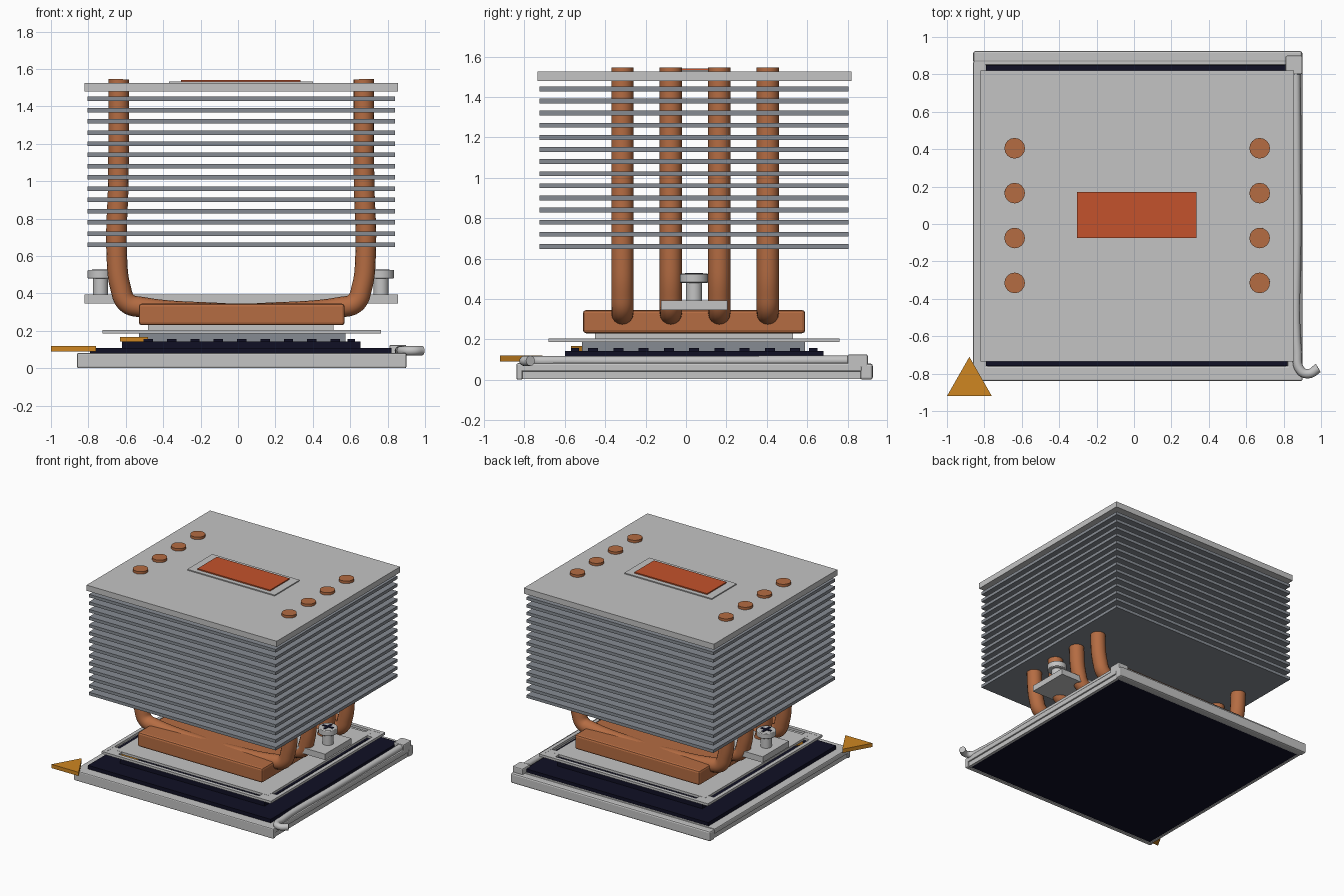
import bpy, bmesh, math
from mathutils import Matrix

cube = bpy.data.objects.get("Cube")
if cube:
    bpy.data.objects.remove(cube, do_unlink=True)

CX, CY = 0.02, 0.04  # shared centre of the stack


def material(name, rgb, metal=0.0):
    m = bpy.data.materials.new(name)
    m.use_nodes = True
    col = (*rgb, 1)
    m.diffuse_color = col
    m.node_tree.nodes["Principled BSDF"].inputs["Base Color"].default_value = col
    return m


SILVER = material("light silver", (0.55, 0.55, 0.55))
STEEL = material("fin steel", (0.24, 0.26, 0.29))
COPPER = material("copper", (0.46, 0.15, 0.055))
RED = material("red copper", (0.55, 0.085, 0.025))
GOLD = material("gold", (0.62, 0.24, 0.015))
NAVY = material("dark navy", (0.005, 0.005, 0.018))


def finish(name, bm, mat, bevel=0.0, smooth=False):
    me = bpy.data.meshes.new(name)
    bmesh.ops.recalc_face_normals(bm, faces=bm.faces)
    bm.to_mesh(me)
    bm.free()
    me.materials.append(mat)
    ob = bpy.data.objects.new(name, me)
    bpy.context.collection.objects.link(ob)
    if bevel:
        mod = ob.modifiers.new("edge", "BEVEL")
        mod.width, mod.segments = bevel, 2
    if smooth:
        bpy.ops.object.select_all(action="DESELECT")
        ob.select_set(True)
        bpy.context.view_layer.objects.active = ob
        bpy.ops.object.shade_smooth_by_angle(angle=math.radians(40))
    return ob


def add_box(bm, x0, x1, y0, y1, z0, z1):
    mat = Matrix.Translation(((x0 + x1) / 2, (y0 + y1) / 2, (z0 + z1) / 2))
    mat = mat @ Matrix.Diagonal((x1 - x0, y1 - y0, z1 - z0, 1))
    bmesh.ops.create_cube(bm, size=1, matrix=mat)


def box(name, mat, x0, x1, y0, y1, z0, z1, bevel=0.0):
    bm = bmesh.new()
    add_box(bm, x0, x1, y0, y1, z0, z1)
    return finish(name, bm, mat, bevel)


def ring(name, mat, outer, inner, z0, z1, bevel=0.0):
    """Rectangular frame; outer and inner are (x0, x1, y0, y1)."""
    bm = bmesh.new()
    loops = []
    for (x0, x1, y0, y1), z in ((outer, z0), (outer, z1), (inner, z1), (inner, z0)):
        loops.append([bm.verts.new((x, y, z)) for x, y in
                      ((x0, y0), (x1, y0), (x1, y1), (x0, y1))])
    for k in range(4):
        a, b = loops[k], loops[(k + 1) % 4]
        for i in range(4):
            j = (i + 1) % 4
            bm.faces.new((a[i], a[j], b[j], b[i]))
    return finish(name, bm, mat, bevel)


def cylinder(name, mat, x, y, r, z0, z1, bevel=0.0):
    bm = bmesh.new()
    bmesh.ops.create_cone(bm, cap_ends=True, segments=32, radius1=r, radius2=r, depth=z1 - z0,
                          matrix=Matrix.Translation((x, y, (z0 + z1) / 2)))
    return finish(name, bm, mat, bevel, smooth=True)


def triangle(name, mat, points, z0, z1):
    bm = bmesh.new()
    face = bm.faces.new([bm.verts.new((x, y, z0)) for x, y in points])
    top = bmesh.ops.extrude_face_region(bm, geom=[face])["geom"]
    bmesh.ops.translate(bm, vec=(0, 0, z1 - z0),
                        verts=[g for g in top if isinstance(g, bmesh.types.BMVert)])
    return finish(name, bm, mat)


def tube(name, mat, points, r):
    cu = bpy.data.curves.new(name, "CURVE")
    cu.dimensions = "3D"
    cu.bevel_depth, cu.bevel_resolution = r, 6
    cu.resolution_u, cu.use_fill_caps = 8, True
    sp = cu.splines.new("BEZIER")
    sp.bezier_points.add(len(points) - 1)
    for bp, p in zip(sp.bezier_points, points):
        bp.co = p
        bp.handle_left_type = bp.handle_right_type = "AUTO"
    cu.materials.append(mat)
    ob = bpy.data.objects.new(name, cu)
    bpy.context.collection.objects.link(ob)
    return ob


# Socket: frame, skirt, rear bar, dark contact bed
ring("socket_frame", SILVER, (-0.86, 0.9, -0.84, 0.87), (-0.79, 0.82, -0.76, 0.85), 0.04, 0.082, 0.008)
ring("socket_skirt", SILVER, (-0.85, 0.89, -0.83, 0.87), (-0.83, 0.87, -0.81, 0.86), 0.004, 0.045)
box("rear_bar", SILVER, -0.86, 0.9, 0.862, 0.925, 0, 0.08, 0.012)
box("front_bar", SILVER, -0.86, 0.9, -0.84, -0.81, 0, 0.08, 0.008)
box("socket_underside", NAVY, -0.835, 0.875, -0.815, 0.865, 0.008, 0.04)
box("contact_bed", NAVY, -0.79, 0.82, -0.76, 0.85, 0.03, 0.107)

# Locking lever and its hinge block
box("lever_hinge", SILVER, 0.81, 0.9, 0.8, 0.9, 0.06, 0.125, 0.008)
tube("locking_lever", SILVER, [(0.865, 0.82, 0.095), (0.87, 0, 0.093), (0.872, -0.68, 0.093),
                               (0.892, -0.785, 0.093), (0.935, -0.8, 0.093), (0.985, -0.77, 0.094)], 0.025)
triangle("corner_marker", GOLD, ((-1, -0.92), (-0.76, -0.92), (-0.88, -0.71)), 0.09, 0.12)

# Chip: substrate with small edge components, heat spreader, pin one mark
box("chip_substrate", NAVY, -0.62, 0.655, -0.6, 0.68, 0.1, 0.143)
bm = bmesh.new()
for i in range(-4, 5):
    for s in (-1, 1):
        x, y = CX + i * 0.125, CY + s * 0.59
        add_box(bm, x - 0.025, x + 0.025, y - 0.02, y + 0.02, 0.14, 0.157)
        x, y = CX + s * 0.585, CY + i * 0.125
        add_box(bm, x - 0.02, x + 0.02, y - 0.025, y + 0.025, 0.14, 0.157)
finish("chip_components", bm, NAVY)
box("heat_spreader", STEEL, -0.53, 0.575, -0.515, 0.59, 0.14, 0.186)
triangle("pin_mark", GOLD, ((-0.63, -0.57), (-0.48, -0.57), (-0.555, -0.45)), 0.142, 0.167)

# Retention plate: solid middle, thin outer rail, joined at the corners
PX, PY, Z0, Z1 = 0.745, 0.72, 0.186, 0.205
ring("retention_rail", SILVER, (CX - PX, CX + PX, CY - PY, CY + PY),
     (CX - PX + 0.03, CX + PX - 0.03, CY - PY + 0.03, CY + PY - 0.03), Z0, Z1)
box("retention_plate", SILVER, CX - 0.67, CX + 0.67, CY - 0.645, CY + 0.645, Z0, Z1)
bm = bmesh.new()
for sx in (-1, 1):
    for sy in (-1, 1):
        xs = sorted((CX + sx * 0.62, CX + sx * (PX - 0.005)))
        ys = sorted((CY + sy * 0.6, CY + sy * (PY - 0.005)))
        add_box(bm, *xs, *ys, Z0 + 0.001, Z1 - 0.001)
finish("retention_corners", bm, SILVER)

# Copper base on its contact pad
box("contact_pad", SILVER, -0.48, 0.51, -0.45, 0.53, 0.2, 0.235)
box("copper_base", COPPER, -0.53, 0.57, -0.51, 0.59, 0.23, 0.345, 0.015)

# Mounting bar with a cross-slot screw at each end
box("mounting_bar", SILVER, -0.82, 0.855, -0.125, 0.205, 0.346, 0.393)
for side, s in (("right", -1), ("left", 1)):
    x = CX - 0.005 + s * 0.75
    cylinder(side + "_screw_post", SILVER, x, CY, 0.04, 0.385, 0.485)
    cylinder(side + "_screw_head", SILVER, x, CY, 0.07, 0.48, 0.525, 0.005)
    bm = bmesh.new()
    add_box(bm, x - 0.045, x + 0.045, CY - 0.01, CY + 0.01, 0.522, 0.529)
    add_box(bm, x - 0.01, x + 0.01, CY - 0.045, CY + 0.045, 0.522, 0.5285)
    finish(side + "_screw_slot", bm, NAVY)

# Heat pipes, mirrored left and right
PIPE = [(0.655, 1.545), (0.657, 1.0), (0.665, 0.6), (0.645, 0.43), (0.61, 0.35), (0.53, 0.326), (0.05, 0.29)]
for row in range(4):
    y = -0.315 + 0.24 * row
    for side, s in (("right", -1), ("left", 1)):
        tube(f"{side}_heat_pipe_{row + 1}", COPPER, [(0.017 + s * x, y, z) for x, z in PIPE], 0.055)

# Fin stack, cover plate and badge
for i in range(14):
    z = 0.66 + 0.06 * i
    box(f"fin_{i + 1}", STEEL, -0.805, 0.84, -0.725, 0.805, z - 0.012, z + 0.012)
box("top_cover", SILVER, -0.82, 0.855, -0.735, 0.82, 1.48, 1.525)
box("badge_plate", SILVER, -0.37, 0.4, -0.11, 0.205, 1.52, 1.533)
box("badge", RED, -0.305, 0.335, -0.075, 0.17, 1.53, 1.542)
